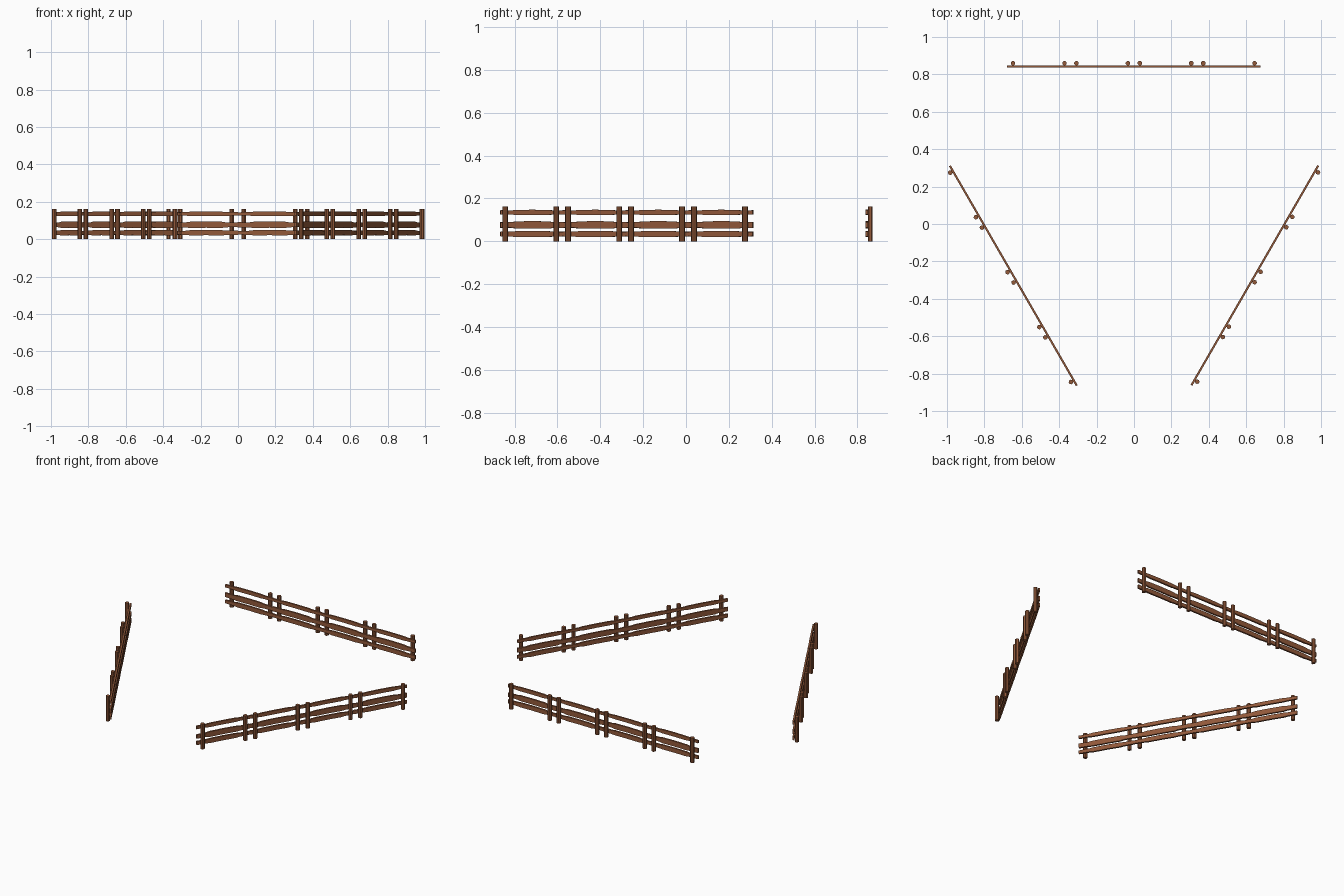
import bpy, bmesh, math
from mathutils import Matrix, Vector

if "Cube" in bpy.data.objects:
    bpy.data.objects.remove(bpy.data.objects["Cube"])


def material(name, rgb):
    m = bpy.data.materials.new(name)
    m.diffuse_color = (*rgb, 1)
    m.use_nodes = True
    m.node_tree.nodes["Principled BSDF"].inputs["Base Color"].default_value = m.diffuse_color
    return m


WOOD = material("brown wood", (0.29, 0.10, 0.042))
CENTRE = Vector((0, 0.097, 0))      # centre of the triangle of fences
RAIL_D, POST_D = 0.7455, 0.7625     # distances from the centre
PITCH, POST_U = 0.339, 0.1375       # panel spacing, post offset in a panel


def finish(name, bm, mat, xf):
    bmesh.ops.recalc_face_normals(bm, faces=bm.faces)
    me = bpy.data.meshes.new(name)
    bm.to_mesh(me)
    bm.free()
    me.transform(xf)
    me.materials.append(mat)
    bpy.context.collection.objects.link(bpy.data.objects.new(name, me))


def posts(xf):
    bm = bmesh.new()
    for u in (-POST_U, POST_U):
        bmesh.ops.create_cone(bm, cap_ends=True, segments=8, radius1=0.0125, radius2=0.0125,
                              depth=0.162, matrix=Matrix.Translation((u, POST_D, 0.081))
                              @ Matrix.Rotation(math.pi / 8, 4, 'Z'))
    finish("fence_posts", bm, WOOD, xf)


# rough-hewn rail: (position, bottom wobble, top wobble) along its length
STATIONS = [(-0.17, .003, -.003), (-0.105, .002, -.002), (-0.085, -.001, .001),
            (0.0, .0, .002), (0.085, -.001, .001), (0.11, .001, -.002), (0.17, .002, -.001)]


def rail(name, z0, z1, wobble, flip, xf):
    bm = bmesh.new()
    rings = []
    for u, lo, hi in STATIONS:
        a, b = z0 + lo * wobble, z1 + hi * wobble
        rings.append([bm.verts.new((u * flip, RAIL_D + dy, z))
                      for dy, z in ((-.0055, a), (.0055, a), (.0055, b), (-.0055, b))])
    for p, q in zip(rings, rings[1:]):
        for i in range(4):
            j = (i + 1) % 4
            bm.faces.new((p[i], p[j], q[j], q[i]))
    bm.faces.new(rings[0])
    bm.faces.new(rings[-1])
    finish(name, bm, WOOD, xf)


# three fences of four panels each
for side in range(3):
    turn = Matrix.Translation(CENTRE) @ Matrix.Rotation(math.radians(120 * side), 4, 'Z')
    for k in range(4):
        xf = turn @ Matrix.Translation(((k - 1.5) * PITCH - 0.001, 0, 0))
        posts(xf)
        rail("bottom_rail", 0.021, 0.047, 1.0, 1, xf)
        rail("middle_rail", 0.061, 0.092, 1.2, -1, xf)
        rail("top_rail", 0.124, 0.146, 0.8, 1, xf)
